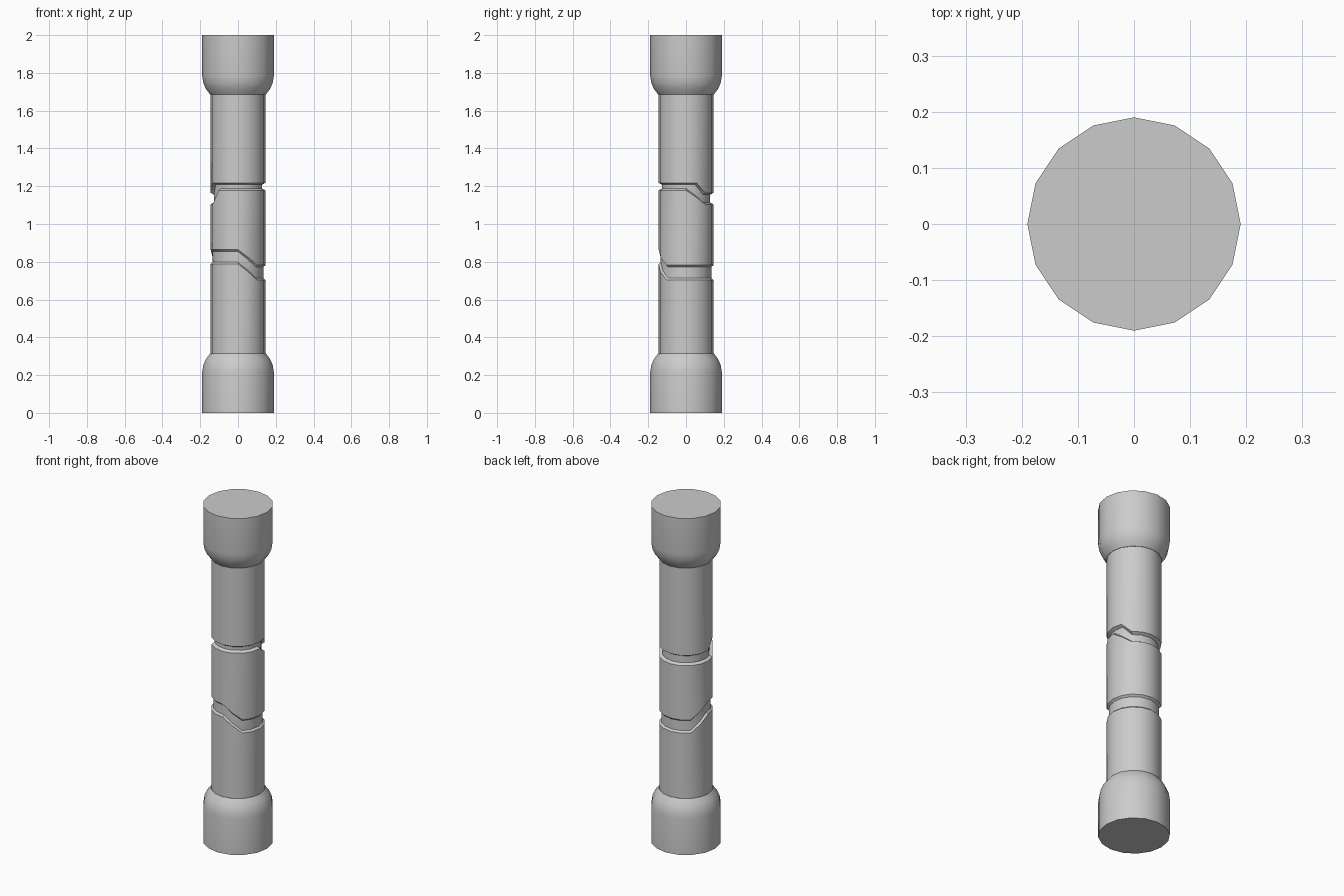
import bpy, bmesh
from math import cos, sin, radians

if "Cube" in bpy.data.objects:
    bpy.data.objects.remove(bpy.data.objects["Cube"])

N = 16
STEP = 360 / N


def loft(name, rings):
    """Closed 16-sided body from rings of (radius, height or height function of angle)."""
    bm = bmesh.new()
    loops = []
    for r, h in rings:
        loop = []
        for i in range(N):
            a = i * STEP
            z = h(a) if callable(h) else h
            loop.append(bm.verts.new((r * cos(radians(a)), r * sin(radians(a)), z)))
        loops.append(loop)
    for low, high in zip(loops, loops[1:]):
        for i in range(N):
            j = (i + 1) % N
            bm.faces.new((low[i], low[j], high[j], high[i]))
    bm.faces.new(loops[0])
    bm.faces.new(loops[-1])
    bmesh.ops.recalc_face_normals(bm, faces=bm.faces)
    me = bpy.data.meshes.new(name)
    bm.to_mesh(me)
    bm.free()
    ob = bpy.data.objects.new(name, me)
    bpy.context.collection.objects.link(ob)
    bpy.ops.object.select_all(action='DESELECT')
    bpy.context.view_layer.objects.active = ob
    ob.select_set(True)
    bpy.ops.object.shade_smooth_by_angle(angle=radians(30))
    return ob


def stepped(high, low, fall_start, fall_end, rise_start, rise_end):
    """Height that falls from high to low and rises again around the shaft."""
    def f(a):
        a = (a - fall_start) % 360
        fall = (fall_end - fall_start) % 360
        r0, r1 = (rise_start - fall_start) % 360, (rise_end - fall_start) % 360
        if a <= fall:
            t = 1 - a / fall
        elif a < r0:
            t = 0
        elif a < r1:
            t = (a - r0) / (r1 - r0)
        else:
            t = 1
        return low + (high - low) * t
    return f


def groove(inner, bottom, top, bevel=0.01):
    """Four rings of a groove cut between two stepped edges."""
    hb, lb, *ab = bottom
    ht, lt, *at = top
    return [(R, stepped(hb, lb, *ab)),
            (inner, stepped(hb + bevel, lb + bevel, *ab)),
            (inner, stepped(ht - bevel, lt - bevel, *at)),
            (R, stepped(ht, lt, *at))]


# shaft with two stepped grooves
R = 0.145
lower = groove(0.134, (0.788, 0.703, 270, 315, 135, 180),
               (0.864, 0.782, 270, 315, 135, 180))
upper = groove(0.128, (1.178, 1.104, 0, 45, 202.5, 225),
               (1.218, 1.165, 22.5, 45, 180, 202.5))
loft("shaft", [(R, 0.30)] + lower + upper + [(R, 1.70)])

# rounded end caps, mirrored top and bottom
cap = [(0.19, 0.0), (0.19, 0.215), (0.184, 0.252), (0.170, 0.285), (0.147, 0.315)]
loft("bottom_cap", cap)
loft("top_cap", [(r, 2.0 - z) for r, z in cap])
